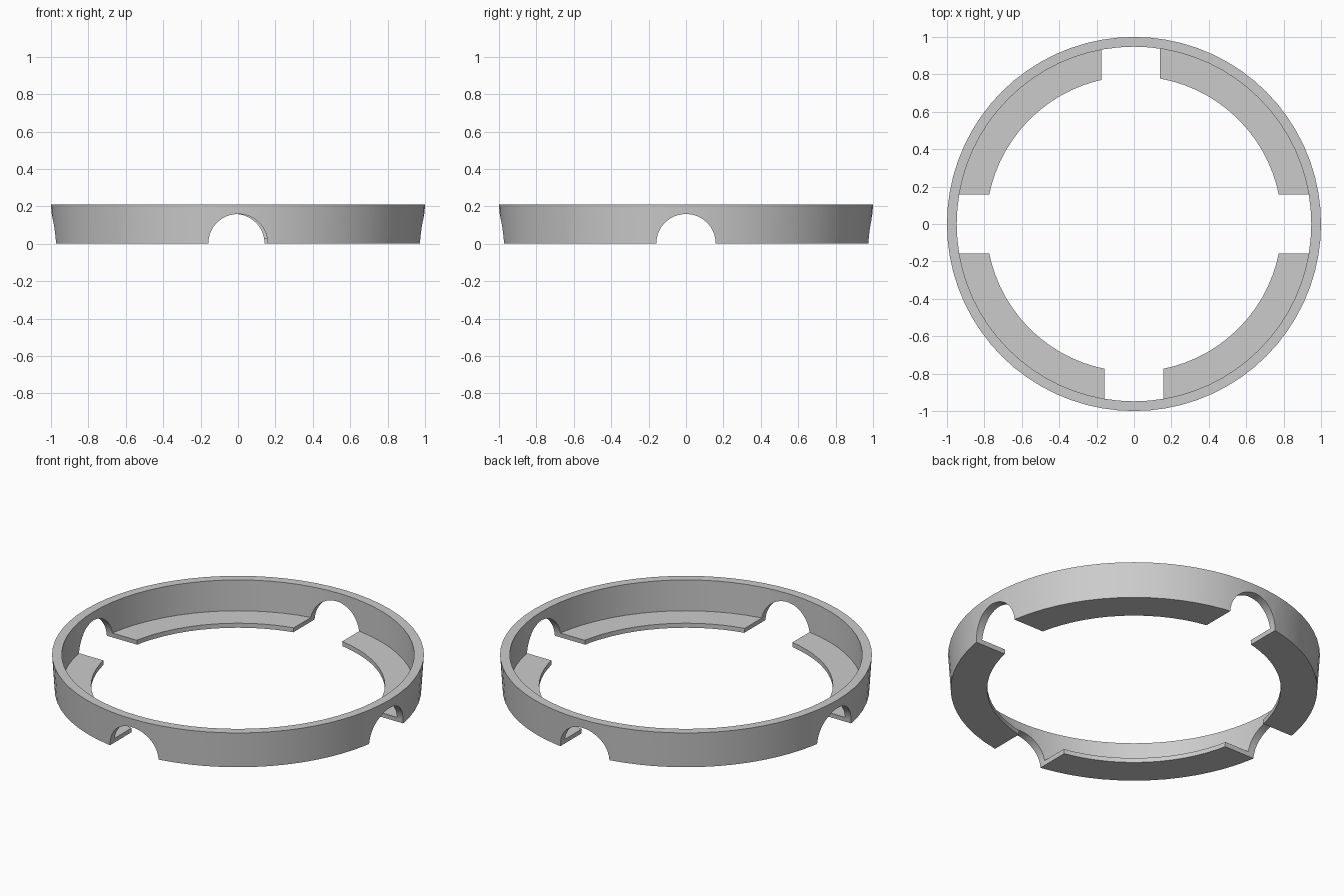
import bpy, bmesh, math
from mathutils import Matrix

cube = bpy.data.objects.get("Cube")
if cube:
    bpy.data.objects.remove(cube, do_unlink=True)

SEGMENTS = 72
HEIGHT = 0.21
NOTCH_RADIUS = 0.159

grey = bpy.data.materials.new("plain grey")
grey.use_nodes = True
grey.diffuse_color = (0.6, 0.6, 0.6, 1)
grey.node_tree.nodes["Principled BSDF"].inputs["Base Color"].default_value = (0.6, 0.6, 0.6, 1)


def make_object(name, bm):
    bmesh.ops.recalc_face_normals(bm, faces=bm.faces)
    mesh = bpy.data.meshes.new(name)
    bm.to_mesh(mesh)
    bm.free()
    mesh.materials.append(grey)
    obj = bpy.data.objects.new(name, mesh)
    bpy.context.collection.objects.link(obj)
    return obj


def lathe(name, profile):
    """Revolve a closed (radius, z) profile about the z axis."""
    bm = bmesh.new()
    rings = []
    for i in range(SEGMENTS):
        a = 2 * math.pi * i / SEGMENTS
        rings.append([bm.verts.new((r * math.cos(a), r * math.sin(a), z)) for r, z in profile])
    n = len(profile)
    for i in range(SEGMENTS):
        here, after = rings[i], rings[(i + 1) % SEGMENTS]
        for j in range(n):
            k = (j + 1) % n
            bm.faces.new((here[j], after[j], after[k], here[k]))
    return make_object(name, bm)


def notch_cutter(name, angle, offset):
    """Horizontal round bar pointing outward at the given angle."""
    bm = bmesh.new()
    place = (Matrix.Rotation(angle, 4, 'Z') @ Matrix.Translation((0.9, offset, 0))
             @ Matrix.Rotation(math.pi / 2, 4, 'Y'))
    bmesh.ops.create_cone(bm, cap_ends=True, segments=64, radius1=NOTCH_RADIUS,
                          radius2=NOTCH_RADIUS, depth=0.6, matrix=place)
    obj = make_object(name, bm)
    obj.hide_render = True
    return obj


# Tapered outer wall with a thin inward flange at its foot
ring = lathe("flanged_ring", [(0.986, 0), (1.0, HEIGHT), (0.948, HEIGHT),
                              (0.948, 0.027), (0.79, 0.027), (0.79, 0)])

# Four arched notches; the rear one sits slightly off centre
cutters = []
for name, quarter, offset in (("left", 0, 0), ("back", 1, 0.017),
                              ("right", 2, 0), ("front", 3, 0)):
    cutter = notch_cutter(name + "_notch_cutter", quarter * math.pi / 2, offset)
    cutters.append(cutter)
    cut = ring.modifiers.new(name + " notch", 'BOOLEAN')
    cut.object = cutter
    cut.solver = 'EXACT'

# Bake the cuts, then drop the cutters
bpy.context.view_layer.update()
graph = bpy.context.evaluated_depsgraph_get()
baked = bpy.data.meshes.new_from_object(ring.evaluated_get(graph))
ring.modifiers.clear()
ring.data = baked
for cutter in cutters:
    bpy.data.objects.remove(cutter, do_unlink=True)

# Smooth the curved walls, keep the rims crisp
bpy.ops.object.select_all(action='DESELECT')
ring.select_set(True)
bpy.context.view_layer.objects.active = ring
bpy.ops.object.shade_smooth_by_angle(angle=math.radians(30))
